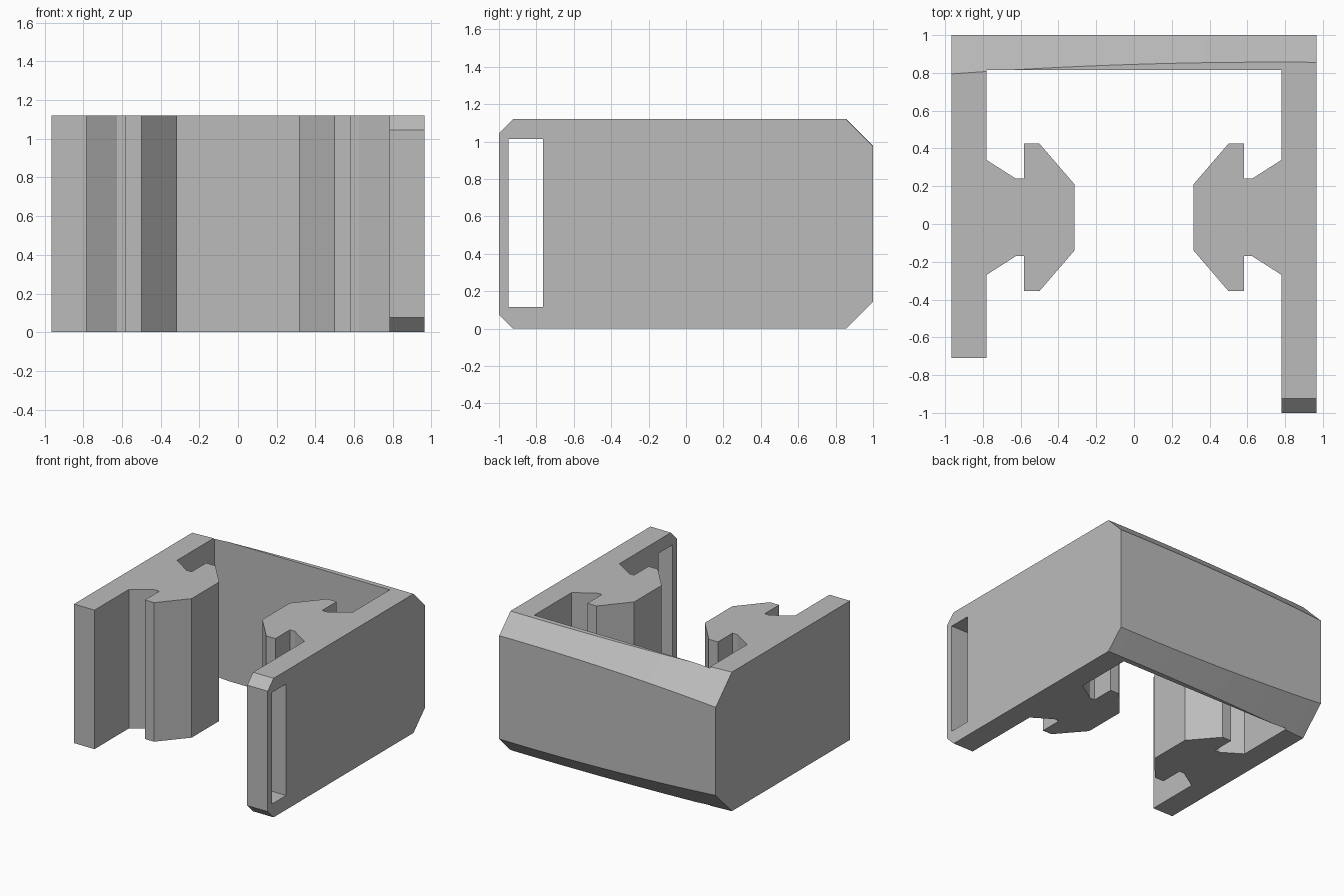
import bpy
import bmesh

HEIGHT = 1.12
HALF_WIDTH = 0.965
ARM_INNER = 0.782

old = bpy.data.objects.get("Cube")
if old:
    bpy.data.objects.remove(old, do_unlink=True)

grey = bpy.data.materials.new("plain grey")
grey.use_nodes = True
colour = (0.5, 0.5, 0.5, 1)
grey.diffuse_color = colour
grey.node_tree.nodes["Principled BSDF"].inputs["Base Color"].default_value = colour


def loft(name, rings):
    """Closed solid through a list of matching point rings."""
    bm = bmesh.new()
    loops = [[bm.verts.new(p) for p in ring] for ring in rings]
    count = len(loops[0])
    for a, b in zip(loops, loops[1:]):
        for i in range(count):
            j = (i + 1) % count
            bm.faces.new((a[i], a[j], b[j], b[i]))
    bm.faces.new(loops[0])
    bm.faces.new(loops[-1])
    bmesh.ops.recalc_face_normals(bm, faces=bm.faces)
    mesh = bpy.data.meshes.new(name)
    bm.to_mesh(mesh)
    bm.free()
    mesh.materials.append(grey)
    obj = bpy.data.objects.new(name, mesh)
    bpy.context.collection.objects.link(obj)
    return obj


def cut(target, cutter, operation):
    """Apply a boolean and discard its cutter."""
    cutter.hide_render = True
    mod = target.modifiers.new("cut", 'BOOLEAN')
    mod.operation, mod.solver, mod.object = operation, 'EXACT', cutter
    bpy.context.view_layer.objects.active = target
    bpy.ops.object.modifier_apply(modifier=mod.name)
    bpy.data.objects.remove(cutter, do_unlink=True)


# Plan of the bracket: two arms, a back wall and a T-shaped rail on each arm
rail = [(ARM_INNER, 0.34), (0.625, 0.24), (0.582, 0.24), (0.582, 0.425),
        (0.5, 0.425), (0.315, 0.21), (0.315, -0.14), (0.5, -0.355),
        (0.582, -0.355), (0.582, -0.17), (0.625, -0.17), (ARM_INNER, -0.27)]


def arm(front):
    return ([(ARM_INNER, 0.815)] + rail
            + [(ARM_INNER, front), (HALF_WIDTH, front), (HALF_WIDTH, 1.1)])


long_arm = arm(-1.1)
short_arm = [(-x, y) for x, y in reversed(arm(-0.71))]
plan = long_arm + short_arm
bracket = loft("clip_bracket", [[(x, y, z) for x, y in plan]
                                for z in (-0.1, HEIGHT + 0.1)])


# Side envelope: small front bevels, and back bevels that widen along a curve
def side_ring(x):
    back = 0.143 + 0.0212 * (x - 0.75) ** 2
    front = 0.075
    return [(x, -1, front), (x, -1 + front, 0), (x, 1 - back, 0), (x, 1, back),
            (x, 1, HEIGHT - back), (x, 1 - back, HEIGHT),
            (x, -1 + front, HEIGHT), (x, -1, HEIGHT - front)]


steps = 16
envelope = loft("bevel_envelope",
                [side_ring(-1 + 2 * i / steps) for i in range(steps + 1)])
cut(bracket, envelope, 'INTERSECT')

# Strap slot through the front of the long arm
slot = loft("slot_cutter", [[(x, -0.948, 0.115), (x, -0.765, 0.115),
                             (x, -0.765, 1.013), (x, -0.948, 1.013)]
                            for x in (0.7, 1.1)])
cut(bracket, slot, 'DIFFERENCE')
